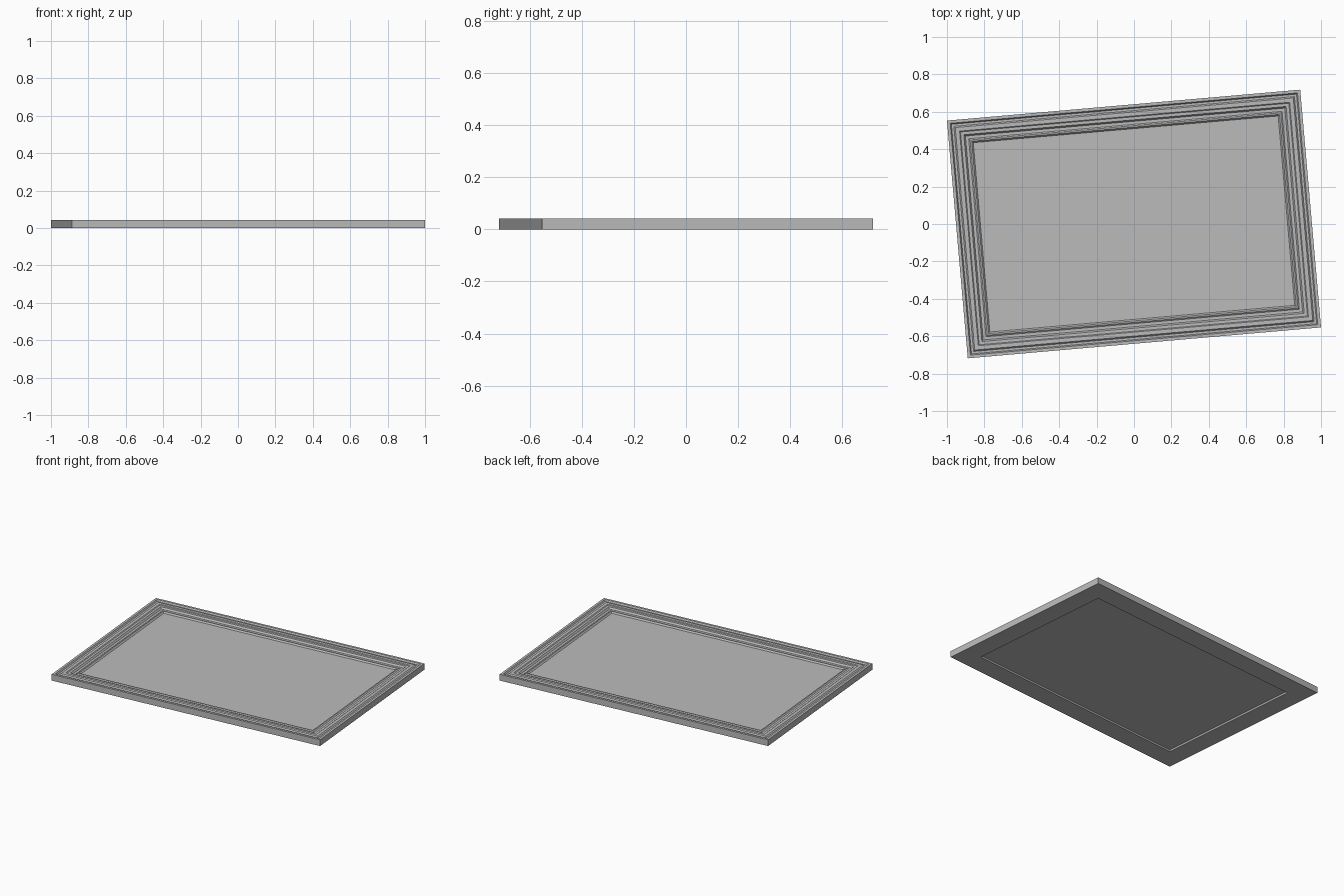
import bpy, bmesh, math

cube = bpy.data.objects.get("Cube")
if cube:
    bpy.data.objects.remove(cube, do_unlink=True)

HALF_L, HALF_W = 0.948, 0.638     # half sizes of the outer rectangle
TURN = math.radians(5)            # the whole piece is turned about z
OPENING = 0.13                    # moulding width

grey = bpy.data.materials.new("plain_grey")
grey.use_nodes = True
grey.diffuse_color = (0.5, 0.5, 0.5, 1)
grey.node_tree.nodes["Principled BSDF"].inputs["Base Color"].default_value = (0.5, 0.5, 0.5, 1)


def make_object(name, bm):
    bmesh.ops.recalc_face_normals(bm, faces=bm.faces)
    mesh = bpy.data.meshes.new(name)
    bm.to_mesh(mesh)
    bm.free()
    mesh.materials.append(grey)
    obj = bpy.data.objects.new(name, mesh)
    obj.rotation_euler.z = TURN
    bpy.context.collection.objects.link(obj)
    return obj


def ring(bm, inset, z):
    """Four mitred corners at a given inset from the outer rectangle."""
    x, y = HALF_L - inset, HALF_W - inset
    return [bm.verts.new((sx * x, sy * y, z))
            for sx, sy in ((-1, -1), (1, -1), (1, 1), (-1, 1))]


def bridge(bm, a, b):
    for i in range(4):
        j = (i + 1) % 4
        bm.faces.new((a[i], a[j], b[j], b[i]))


# Moulded frame: closed profile of (inset, height) swept around the rectangle
profile = [
    (0, 0), (0, 0.042), (0.016, 0.042),          # outer wall and rim
    (0.022, 0.033), (0.034, 0.033), (0.041, 0.04),  # outer groove
    (0.062, 0.04), (0.067, 0.036), (0.083, 0.036),  # stepped band
    (0.091, 0.025), (0.107, 0.025), (0.114, 0.03),  # inner groove
    (0.122, 0.03), (OPENING, 0.021), (OPENING, 0),  # inner lip
]
bm = bmesh.new()
rings = [ring(bm, inset, z) for inset, z in profile]
for k, r in enumerate(rings):
    bridge(bm, r, rings[(k + 1) % len(rings)])
make_object("moulded_frame", bm)

# Flat panel filling the opening, recessed on both sides
bm = bmesh.new()
low, high = ring(bm, OPENING, 0.012), ring(bm, OPENING, 0.021)
bridge(bm, low, high)
bm.faces.new(low)
bm.faces.new(high)
make_object("flat_panel", bm)
